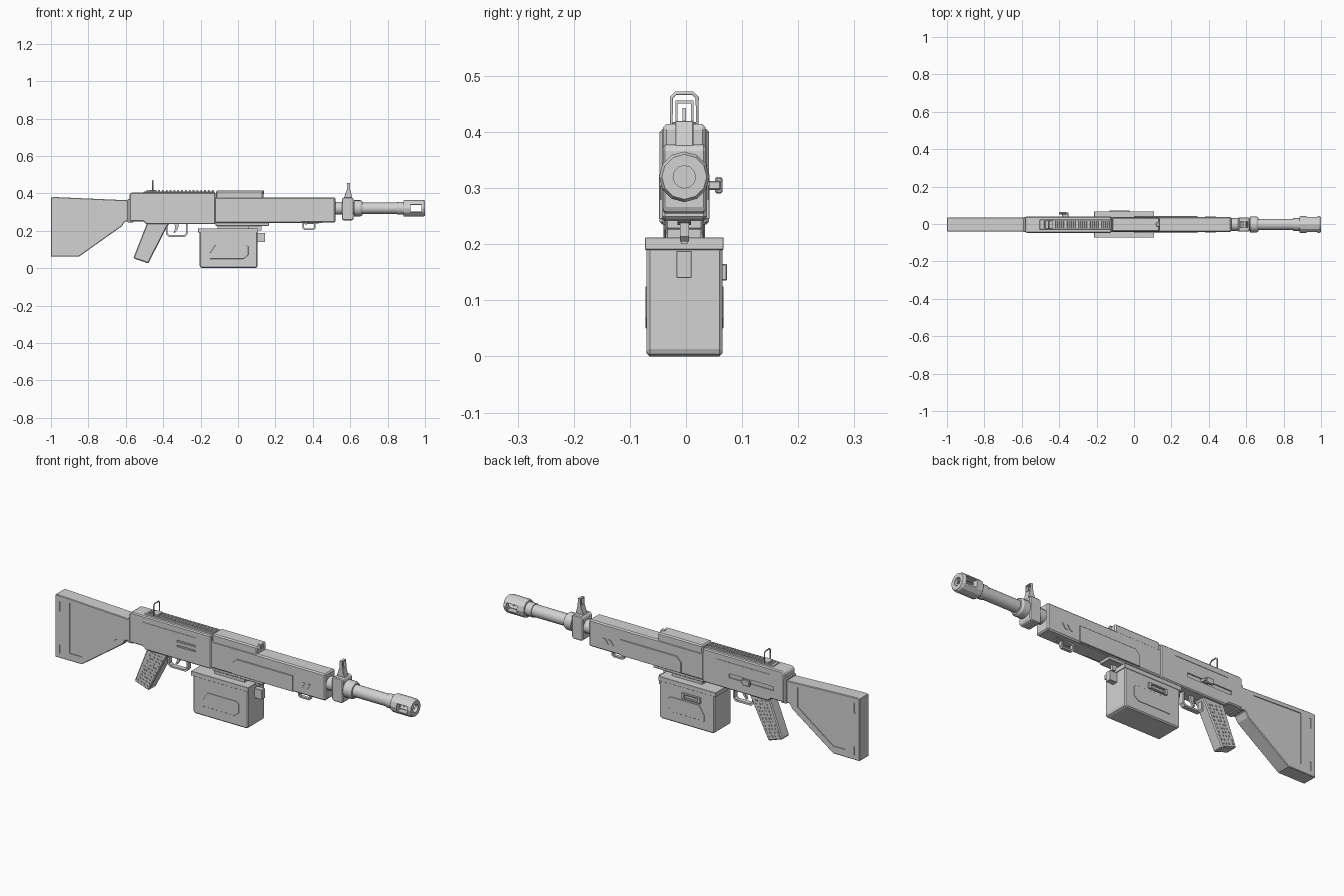
import bpy, bmesh, math, random
from mathutils import Matrix, Vector

random.seed(4)
if "Cube" in bpy.data.objects:
    bpy.data.objects.remove(bpy.data.objects["Cube"], do_unlink=True)

MID = -0.003   # centre plane of the gun
AXIS = 0.32    # height of the barrel axis

metal = bpy.data.materials.new("light grey")
metal.use_nodes = True
grey = (0.65, 0.65, 0.65, 1)
metal.diffuse_color = grey
metal.node_tree.nodes["Principled BSDF"].inputs["Base Color"].default_value = grey


def finish(name, bm, bevel=0.0):
    bmesh.ops.recalc_face_normals(bm, faces=bm.faces)
    mesh = bpy.data.meshes.new(name)
    bm.to_mesh(mesh)
    bm.free()
    mesh.materials.append(metal)
    ob = bpy.data.objects.new(name, mesh)
    bpy.context.collection.objects.link(ob)
    if bevel:
        mod = ob.modifiers.new("Bevel", "BEVEL")
        mod.width = bevel
        mod.segments = 1
        mod.angle_limit = math.radians(40)
    return ob


def prism(name, points, y0, y1, bevel=0.0):
    """Side outline (x, z) pushed from y0 to y1."""
    bm = bmesh.new()
    face = bm.faces.new([bm.verts.new((x, y0, z)) for x, z in points])
    out = bmesh.ops.extrude_face_region(bm, geom=[face])["geom"]
    bmesh.ops.translate(bm, vec=(0, y1 - y0, 0),
                        verts=[v for v in out if isinstance(v, bmesh.types.BMVert)])
    return finish(name, bm, bevel)


def slab(name, points, half, bevel=0.0):
    return prism(name, points, MID - half, MID + half, bevel)


def rect(x0, x1, z0, z1):
    return [(x0, z0), (x1, z0), (x1, z1), (x0, z1)]


def lathe(name, profile, sides):
    """Profile (x, radius) turned around the barrel axis."""
    bm = bmesh.new()
    verts = [bm.verts.new((x, MID, AXIS + r)) for x, r in profile]
    edges = [bm.edges.new(p) for p in zip(verts, verts[1:])]
    bmesh.ops.spin(bm, geom=verts + edges, cent=(0, MID, AXIS), axis=(1, 0, 0),
                   angle=math.tau, steps=sides, use_merge=True)
    bmesh.ops.remove_doubles(bm, verts=bm.verts, dist=0.0001)
    ob = finish(name, bm)
    select(ob)
    bpy.ops.object.shade_smooth_by_angle(angle=math.radians(25))
    return ob


def select(ob):
    bpy.ops.object.select_all(action="DESELECT")
    ob.select_set(True)
    bpy.context.view_layer.objects.active = ob


def cut(ob, cutter):
    cutter.hide_render = True
    mod = ob.modifiers.new("Cut", "BOOLEAN")
    mod.operation = "DIFFERENCE"
    mod.object = cutter
    select(ob)
    for m in list(ob.modifiers):
        bpy.ops.object.modifier_apply(modifier=m.name)
    bpy.data.objects.remove(cutter, do_unlink=True)


# Stock with a sunken panel on each side and a butt pad seam
stock = slab("stock", [(-1, .062), (-.85, .062), (-.62, .225), (-.605, .25), (-.57, .25),
                       (-.57, .362), (-.98, .38), (-1, .378)], .037, .003)
for side in (-1, 1):
    y = MID + side * .037
    cut(stock, prism("panel_cutter", [(-.92, .1), (-.85, .1), (-.65, .245), (-.65, .345),
                                      (-.92, .356)], y - .004, y + .004))
    for z0, z1 in ((.085, .13), (.3, .35)):
        cut(stock, prism("seam_cutter", rect(-.975, -.968, z0, z1), y - .003, y + .003))

# Receiver
receiver = slab("receiver", [(-.58, .25), (-.505, .25), (-.49, .235), (-.12, .235), (-.12, .405),
                             (-.565, .405), (-.58, .397)], .044, .005)
front, back = MID - .044, MID + .044
for z in (.3, .325):
    cut(receiver, prism("port_cutter", rect(-.31, -.205, z, z + .008), front - .01, front + .006))
cut(receiver, prism("bolt_slot_cutter", rect(-.52, -.27, .295, .315), back - .006, back + .01))
for y in (front, back):
    cut(receiver, prism("line_cutter", rect(-.5, -.2, .372, .375), y - .002, y + .002))
slab("receiver_joint", rect(-.59, -.56, .245, .37), .041, .003)

# Serrated top rail
slab("top_rail", rect(-.505, -.125, .4, .409), .026, .002)
for i in range(18):
    x = -.49 + i * .0205
    slab("rail_tooth", [(x, .408), (x + .013, .408), (x + .01, .417), (x + .002, .417)], .018)

# Feed cover with a latch
slab("feed_cover", [(-.118, .36), (.135, .36), (.135, .41), (.13, .414), (-.118, .414)], .038, .006)
slab("cover_latch", rect(.118, .139, .395, .416), .01, .002)

# Handguard, with raised plates on both sides
slab("handguard", [(-.125, .24), (.52, .243), (.52, .378), (-.125, .378)], .04, .006)
plate = [(0, .245), (0, .3), (.025, .325), (.34, .325), (.34, .245)]
for side in (-1, 1):
    y = MID + side * .041
    prism("side_plate", plate, y - .004, y + .004, .001)
    for x in (.38, .41):
        prism("vent_mark", [(x, .28), (x + .012, .28), (x + .028, .305), (x + .016, .305)],
              y - .002, y + .002)
slab("lower_plate", rect(-.12, .165, .226, .25), .033, .003)
slab("handguard_underside", [(.34, .25), (.36, .234), (.42, .238), (.5, .25)], .012)


def u_loop(name, x0, x1, z0, z1, t, half):
    """Square loop hanging from the body."""
    c = (x1 - x0) * .12
    slab(name, [(x0, z1), (x0, z0 + c), (x0 + c, z0), (x1 - c, z0), (x1, z0 + c), (x1, z1),
                (x1 - t, z1), (x1 - t, z0 + c + t / 2), (x1 - c - t / 2, z0 + t),
                (x0 + c + t / 2, z0 + t), (x0 + t, z0 + c + t / 2), (x0 + t, z1)], half)


u_loop("sling_loop", .345, .415, .205, .245, .008, .008)
u_loop("trigger_guard", -.385, -.27, .167, .245, .009, .012)
slab("trigger", [(-.34, .24), (-.315, .24), (-.322, .21), (-.338, .187), (-.345, .19),
                 (-.335, .213)], .006)

# Pistol grip with scattered stipple
top_a, top_b, low_a, low_b = (Vector(p) for p in
                              ((-.47, .235), (-.38, .22), (-.56, .053), (-.48, .025)))
slab("pistol_grip", [top_a + Vector((-.015, .01)), (-.365, .24), top_b, low_b, low_a], .03, .005)
bm = bmesh.new()
for side in (-1, 1):
    for row in range(11):
        for col in range(4):
            t = .06 + row * .085
            u = .17 + col * .21 + random.uniform(-.05, .05)
            p = top_a.lerp(low_a, t).lerp(top_b.lerp(low_b, t), u)
            spot = (Matrix.Translation((p.x, MID + side * .0305, p.y))
                    @ Matrix.Rotation(math.pi / 2, 4, "X"))
            bmesh.ops.create_cone(bm, cap_ends=True, segments=6, radius1=.005, radius2=.005,
                                  depth=.006, matrix=spot)
finish("grip_stipple", bm)

# Charging handle on the far side
prism("charging_arm", rect(-.385, -.35, .297, .313), .03, .062, .002)
prism("charging_knob", rect(-.4, -.36, .29, .32), .052, .065, .003)

# Ammunition box with lid, latch and embossed faces
prism("ammo_box", [(-.205, .008), (-.197, 0), (.097, 0), (.105, .008), (.105, .2), (-.205, .2)],
      -.07, .065, .006)
prism("ammo_box_lid", rect(-.213, .108, .19, .212), -.073, .067, .001)
for y in (-.07, .065):
    prism("box_emboss", [(-.15, .05), (.03, .05), (.055, .07), (.055, .115), (.04, .125),
                         (-.12, .125), (-.15, .08)], y - .002, y + .002, .001)
for x0, x1 in ((-.13, -.115), (-.04, -.025)):
    prism("box_handle_end", rect(x0, x1, .135, .165), .06, .073, .002)
for z in (.135, .157):
    prism("box_handle_bar", rect(-.13, -.025, z, z + .008), .06, .073, .002)
prism("box_latch", rect(.1, .145, .14, .188), -.017, .01, .001)
slab("box_hook", rect(.06, .125, .2, .238), .006)
slab("feed_throat", rect(-.11, .06, .205, .235), .03)

# Barrel, collar and slotted muzzle
lathe("barrel", [(.5, 0), (.5, .034), (.62, .034), (.62, .043), (.655, .043), (.665, .037),
                 (.665, .03), (.85, .03), (.85, .034), (.89, .034), (.89, 0)], 20)
muzzle = lathe("muzzle", [(.885, .02), (.885, .042), (.89, .045), (.99, .045), (1, .04),
                          (1, .02), (.885, .02)], 12)
for side in (-1, 1):
    y = MID + side * .04
    cut(muzzle, prism("slot_cutter", rect(.923, .982, AXIS - .019, AXIS + .019), y - .03, y + .03))
lathe("muzzle_core", [(.88, 0), (.88, .025), (.91, .025), (.91, 0)], 12)

# Front sight
slab("sight_block", [(.555, .262), (.565, .255), (.61, .255), (.618, .262), (.618, .37),
                     (.61, .378), (.565, .378), (.555, .37)], .038, .004)
slab("sight_stem", [(.565, .37), (.612, .37), (.605, .4), (.6, .42), (.582, .42), (.575, .4)],
     .016, .001)
for side in (-1, 1):
    y = MID + side * .014
    prism("sight_ear", [(.582, .415), (.6, .415), (.598, .456), (.584, .456)], y - .002, y + .002)
slab("sight_bridge", rect(.584, .598, .451, .456), .016)
slab("sight_post", [(.586, .415), (.596, .415), (.592, .443), (.59, .443)], .003)

# Rear sight loop
slab("rear_sight_base", rect(-.475, -.435, .405, .418), .022, .002)
curve = bpy.data.curves.new("rear_sight", "CURVE")
curve.dimensions = "3D"
curve.bevel_depth = .0035
curve.bevel_resolution = 1
curve.materials.append(metal)
spline = curve.splines.new("POLY")
half_loop = [(.023, .412), (.023, .461), (.015, .469)]
loop = half_loop + [(-y, z) for y, z in reversed(half_loop)]
spline.points.add(len(loop) - 1)
for point, (y, z) in zip(spline.points, loop):
    point.co = (-.455, MID + y, z, 1)
spline.use_cyclic_u = True
bpy.context.collection.objects.link(bpy.data.objects.new("rear_sight", curve))
